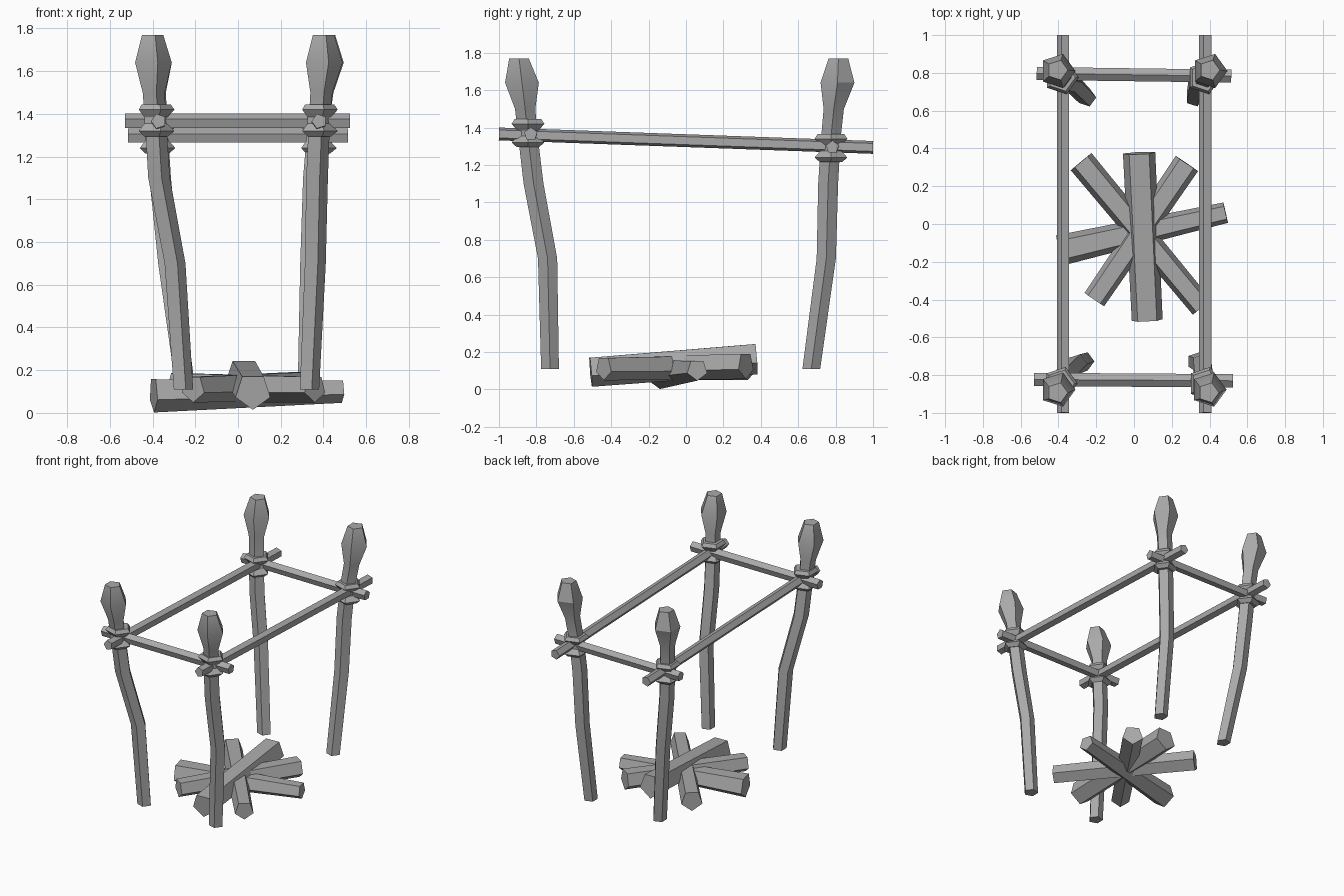
import bpy
from math import cos, sin, pi, radians
from mathutils import Vector

default_cube = bpy.data.objects.get("Cube")
if default_cube:
    bpy.data.objects.remove(default_cube, do_unlink=True)

SIDES = 5
wood = bpy.data.materials.new("grey_wood")
wood.use_nodes = True
grey = (0.4, 0.4, 0.4, 1.0)
wood.diffuse_color = grey
wood.node_tree.nodes["Principled BSDF"].inputs["Base Color"].default_value = grey


def sweep(name, path, radii, side_axis, up_axis, spin=0.0):
    """Closed five-sided stick following a path, one radius per point."""
    verts, faces = [], []
    for point, radius in zip(path, radii):
        for i in range(SIDES):
            angle = spin + 2 * pi * i / SIDES
            verts.append(Vector(point) + radius * (side_axis * cos(angle) + up_axis * sin(angle)))
    for ring in range(len(path) - 1):
        for i in range(SIDES):
            a, b = ring * SIDES + i, ring * SIDES + (i + 1) % SIDES
            faces.append((a, b, b + SIDES, a + SIDES))
    faces.append(tuple(reversed(range(SIDES))))
    faces.append(tuple(range(len(verts) - SIDES, len(verts))))
    mesh = bpy.data.meshes.new(name)
    mesh.from_pydata(verts, [], faces)
    mesh.materials.append(wood)
    obj = bpy.data.objects.new(name, mesh)
    bpy.context.collection.objects.link(obj)
    bpy.ops.object.select_all(action='DESELECT')
    obj.select_set(True)
    bpy.context.view_layer.objects.active = obj
    bpy.ops.object.shade_smooth_by_angle(angle=radians(30))
    return obj


def stick(name, start, end, r_start, r_end, spin):
    """Straight stick with ends cut square to its length."""
    start, end = Vector(start), Vector(end)
    along = (end - start).normalized()
    side = Vector((0, 0, 1)).cross(along).normalized()
    sweep(name, [start, end], [r_start, r_end], side, along.cross(side), spin)


X, Y = Vector((1, 0, 0)), Vector((0, 1, 0))

# Crooked posts with carved, swollen heads
heights = (0.11, 0.7, 1.1, 1.35, 1.5, 1.64, 1.77)
widths = (0.05, 0.054, 0.056, 0.055, 0.057, 0.095, 0.055)
front_y = (-0.727, -0.74, -0.815, -0.845, -0.86, -0.877, -0.893)
back_y = (0.67, 0.75, 0.76, 0.775, 0.79, 0.81, 0.815)
posts = {
    "front_right": ((-0.26, -0.3, -0.375, -0.39, -0.4, -0.405, -0.405), front_y),
    "front_left": ((0.33, 0.357, 0.365, 0.375, 0.385, 0.395, 0.395), front_y),
    "back_right": ((-0.25, -0.33, -0.37, -0.385, -0.395, -0.405, -0.405), back_y),
    "back_left": ((0.32, 0.335, 0.35, 0.37, 0.39, 0.4, 0.4), back_y),
}
for corner, (xs, ys) in posts.items():
    sweep(corner + "_post", list(zip(xs, ys, heights)), widths, X, Y)
    # Pinched lashing where the rails cross the post
    middle = 1.37 if corner.startswith("front") else 1.29
    offsets = (-0.075, -0.05, -0.015, 0.015, 0.05, 0.075)
    flare = (0.062, 0.092, 0.06, 0.06, 0.092, 0.075)
    sweep(corner + "_lashing", [(xs[3], ys[3], middle + d) for d in offsets], flare, X, Y)

# Long side rails, sloping down to the back
for name, x in (("right_rail", -0.372), ("left_rail", 0.38)):
    stick(name, (x, -1, 1.366), (x, 1, 1.294), 0.036, 0.036, 0)

# Cross rails
stick("front_rail", (-0.53, -0.823, 1.365), (0.525, -0.83, 1.365), 0.037, 0.037, pi / 2)
stick("back_rail", (-0.515, 0.797, 1.295), (0.515, 0.783, 1.295), 0.036, 0.036, pi / 2)

# Pile of crossed logs, flat side up
down = -pi / 2
stick("top_log", (0.07, -0.51, 0.1), (0.027, 0.375, 0.17), 0.086, 0.09, down)
stick("log_back_right", (-0.28, 0.33, 0.125), (0.36, -0.44, 0.115), 0.075, 0.066, down)
stick("log_back_left", (0.28, 0.32, 0.13), (-0.21, -0.4, 0.115), 0.075, 0.066, down)
stick("low_log", (-0.395, -0.14, 0.088), (0.485, 0.06, 0.105), 0.086, 0.058, down)
